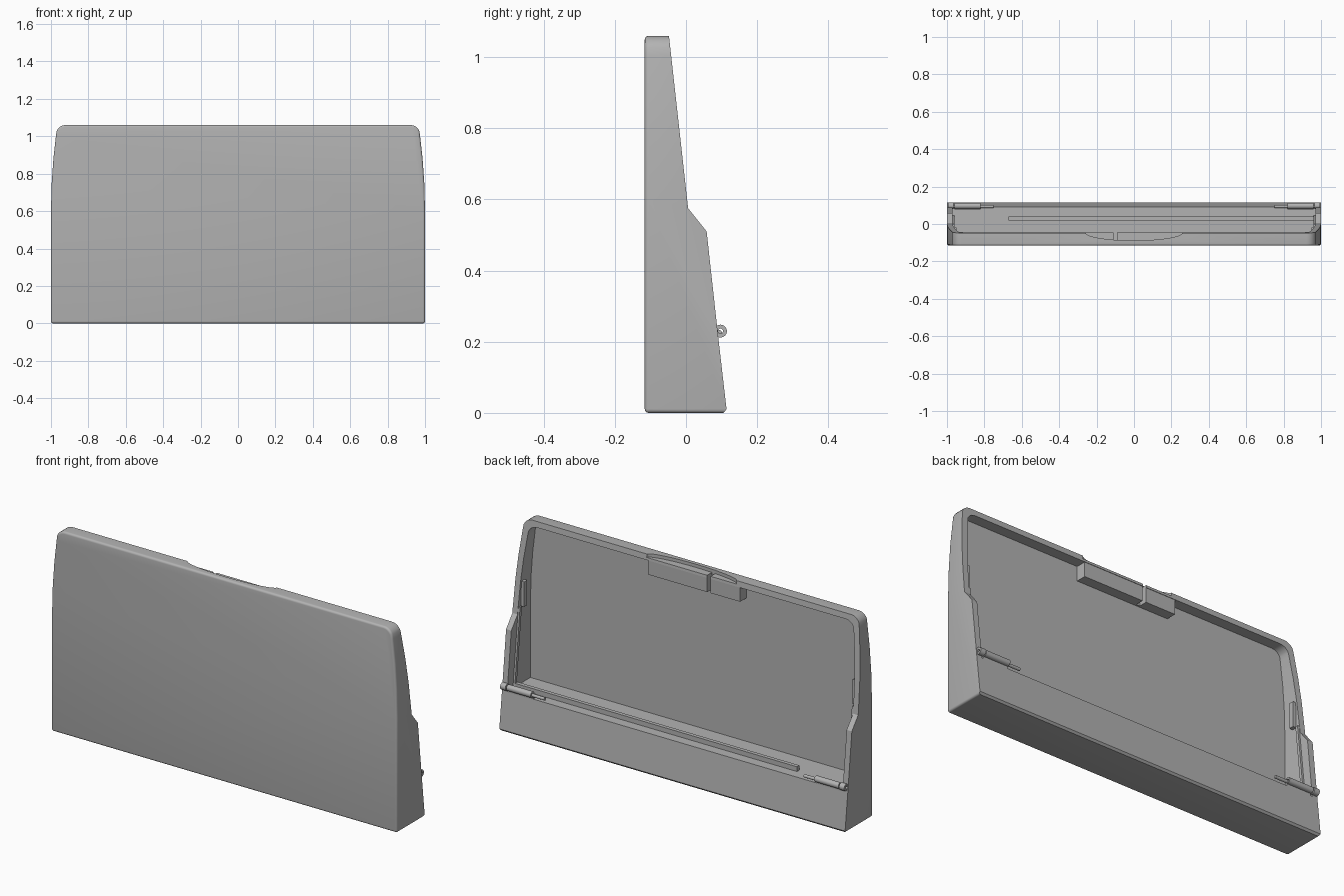
import bpy, bmesh, math
from mathutils import Vector

if "Cube" in bpy.data.objects:
    bpy.data.objects.remove(bpy.data.objects["Cube"])

grey = bpy.data.materials.new("plain_grey")
grey.use_nodes = True
COLOUR = (0.45, 0.45, 0.45, 1)
grey.diffuse_color = COLOUR
grey.node_tree.nodes["Principled BSDF"].inputs["Base Color"].default_value = COLOUR


def prism(name, points, direction):
    """Extrude a closed loop of 3D points along a direction."""
    bm = bmesh.new()
    face = bm.faces.new([bm.verts.new(p) for p in points])
    new = bmesh.ops.extrude_face_region(bm, geom=[face])["geom"]
    bmesh.ops.translate(bm, vec=Vector(direction),
                        verts=[v for v in new if isinstance(v, bmesh.types.BMVert)])
    bmesh.ops.recalc_face_normals(bm, faces=bm.faces)
    mesh = bpy.data.meshes.new(name)
    bm.to_mesh(mesh)
    bm.free()
    obj = bpy.data.objects.new(name, mesh)
    bpy.context.collection.objects.link(obj)
    mesh.materials.append(grey)
    return obj


def box(name, x, y, z):
    loop = [(x[0], y[0], z[0]), (x[1], y[0], z[0]), (x[1], y[0], z[1]), (x[0], y[0], z[1])]
    return prism(name, loop, (0, y[1] - y[0], 0))


def apply(obj, kind, **settings):
    mod = obj.modifiers.new(kind.title(), kind)
    for key, value in settings.items():
        setattr(mod, key, value)
    bpy.context.view_layer.objects.active = obj
    bpy.ops.object.modifier_apply(modifier=mod.name)


def boolean(obj, other, operation):
    apply(obj, 'BOOLEAN', object=other, operation=operation, solver='EXACT')
    bpy.data.objects.remove(other)


def smooth(obj):
    bpy.ops.object.select_all(action='DESELECT')
    obj.select_set(True)
    bpy.context.view_layer.objects.active = obj
    bpy.ops.object.shade_smooth_by_angle(angle=math.radians(30))


def outline(inset, bottom, y):
    """Front outline: straight below, bowed in above, with rounded top corners."""
    half = [(1, bottom), (1, 0.6), (0.996, 0.75), (0.987, 0.88), (0.973, 1.005)]
    for i in range(1, 7):
        a = math.radians(7 + i * 83 / 6)
        half.append((0.923 + 0.05 * math.cos(a), 1.01 + 0.05 * math.sin(a)))
    half = [(x - inset, z if z == bottom else z - inset * max(0, (z - 0.6) / 0.46))
            for x, z in half]
    return [(x, y, z) for x, z in half] + [(-x, y, z) for x, z in reversed(half)]


# Housing: rounded front outline trimmed by the stepped side profile
housing = prism("housing", outline(0, 0, -0.116), (0, 0.4, 0))
apply(housing, 'BEVEL', width=0.011, segments=4, limit_method='ANGLE',
      angle_limit=math.radians(50))
side = [(-0.2, -0.1), (0.1, -0.1), (0.105, 0), (0.114, 0.01), (0.091, 0.21), (0.058, 0.51),
        (0.006, 0.575), (-0.048, 1.06), (-0.05, 1.1), (-0.2, 1.1)]
boolean(housing, prism("side_profile", [(-1.2, y, z) for y, z in side], (2.4, 0, 0)),
        'INTERSECT')

# Open back recess, leaving a shelf over the solid base
boolean(housing, prism("recess", outline(0.03, 0.205, -0.1), (0, 0.5, 0)), 'DIFFERENCE')
smooth(housing)

# Latch block under the top edge, split by a slot
latch = box("latch_block", (-0.28, 0.25), (-0.105, -0.047), (0.955, 1.04))
boolean(latch, box("slot", (-0.11, -0.09), (-0.09, 0.1), (0.9, 1.2)), 'DIFFERENCE')

# Shallow curved finger scoop in the top edge
arc = [(0.26 * math.cos(math.pi * i / 16), -0.046 - 0.042 * math.sin(math.pi * i / 16))
       for i in range(17)]
scoop = [(0.26, 0.05, 1.043)] + [(x, y, 1.043) for x, y in arc] + [(-0.26, 0.05, 1.043)]
boolean(housing, prism("scoop", scoop, (0, 0, 0.1)), 'DIFFERENCE')
boolean(housing, box("slot_top", (-0.11, -0.09), (-0.085, 0.1), (1.0, 1.2)), 'DIFFERENCE')

# Rail along the shelf
box("shelf_rail", (-0.67, 0.965), (0.02, 0.04), (0.2, 0.23))


def tube(name, x0, x1, y, z, radius, hole=0):
    def ring(r):
        return [(x0, y + r * math.cos(2 * math.pi * i / 24),
                 z + r * math.sin(2 * math.pi * i / 24)) for i in range(24)]
    obj = prism(name, ring(radius), (x1 - x0, 0, 0))
    if hole:
        cutter = prism("bore", [(x - 0.5 * (x1 - x0), a, b) for x, a, b in ring(hole)],
                       (2 * (x1 - x0), 0, 0))
        boolean(obj, cutter, 'DIFFERENCE')
    smooth(obj)


# Hinges, wall tabs and ribs on both sides
for label, s in (("left", 1), ("right", -1)):
    tube(label + "_hinge_knuckle", s * 0.965, s * 0.995, 0.097, 0.23, 0.018, 0.007)
    tube(label + "_hinge_barrel", s * 0.82, s * 0.96, 0.097, 0.23, 0.016, 0.007)
    tube(label + "_hinge_pin", s * 0.75, s * 0.97, 0.093, 0.225, 0.008)
    box(label + "_hinge_foot", sorted((s * 0.82, s * 0.96)), (0.078, 0.092), (0.2, 0.225))
    box(label + "_wall_tab", sorted((s * 0.95, s * 0.975)), (-0.045, -0.02), (0.61, 0.74))
    rib = [(s * 0.96, y, z) for y, z in
           ((0.03, 0.2), (0.045, 0.2), (0.0, 0.61), (-0.015, 0.61))]
    prism(label + "_wall_rib", rib, (s * 0.015, 0, 0))
